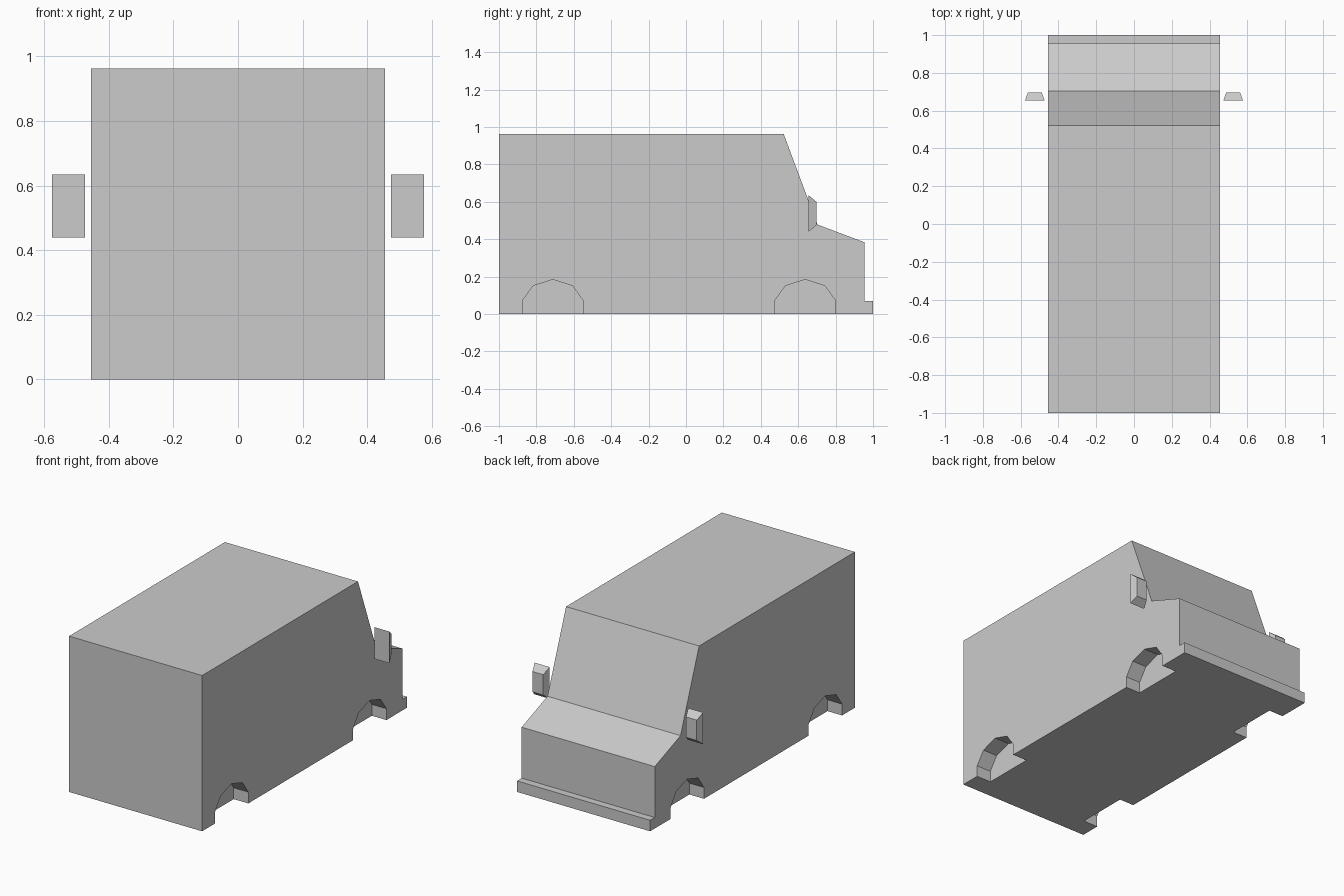
import bpy, bmesh

if "Cube" in bpy.data.objects:
    bpy.data.objects.remove(bpy.data.objects["Cube"])


def make_object(name, bm):
    bmesh.ops.recalc_face_normals(bm, faces=bm.faces)
    mesh = bpy.data.meshes.new(name)
    bm.to_mesh(mesh)
    bm.free()
    obj = bpy.data.objects.new(name, mesh)
    bpy.context.collection.objects.link(obj)
    return obj


def extrude_profile(name, profile, x0, x1):
    """Extrude a (y, z) outline along x."""
    bm = bmesh.new()
    face = bm.faces.new([bm.verts.new((x0, y, z)) for y, z in profile])
    ext = bmesh.ops.extrude_face_region(bm, geom=[face])
    verts = [g for g in ext["geom"] if isinstance(g, bmesh.types.BMVert)]
    bmesh.ops.translate(bm, verts=verts, vec=(x1 - x0, 0, 0))
    return make_object(name, bm)


# Van body with windscreen, bonnet and bumper step in one side profile
HALF = 0.455
body = extrude_profile("van_body", [
    (-1, 0), (-1, 0.963), (0.522, 0.963), (0.703, 0.478), (0.955, 0.383),
    (0.955, 0.068), (1, 0.068), (1, 0)], -HALF, HALF)

# Wheel arches: five-sided notches cut into both sides
ARCH = [(-0.163, -0.1), (-0.163, 0.07), (-0.106, 0.15), (0, 0.184),
        (0.106, 0.15), (0.163, 0.07), (0.163, -0.1)]
for label, yc in (("rear", -0.712), ("front", 0.637)):
    for side in (-1, 1):
        cutter = extrude_profile(f"{label}_arch_cutter",
                                 [(yc + y, z) for y, z in ARCH],
                                 side * (HALF - 0.1), side * (HALF + 0.1))
        cutter.hide_render = True
        mod = body.modifiers.new("wheel_arch", 'BOOLEAN')
        mod.operation = 'DIFFERENCE'
        mod.solver = 'EXACT'
        mod.object = cutter
        bpy.context.view_layer.objects.active = body
        bpy.ops.object.modifier_apply(modifier=mod.name)
        bpy.data.objects.remove(cutter)

# Wing mirrors: tapered blocks, narrower on the +y face
for label, side in (("left", -1), ("right", 1)):
    bm = bmesh.new()
    bmesh.ops.create_cube(bm, size=1)
    for v in bm.verts:
        wide = v.co.y < 0
        v.co = (side * 0.525 + v.co.x * (0.103 if wide else 0.073),
                0.655 if wide else 0.697,
                0.537 + v.co.z * (0.196 if wide else 0.126))
    make_object(f"{label}_wing_mirror", bm)
